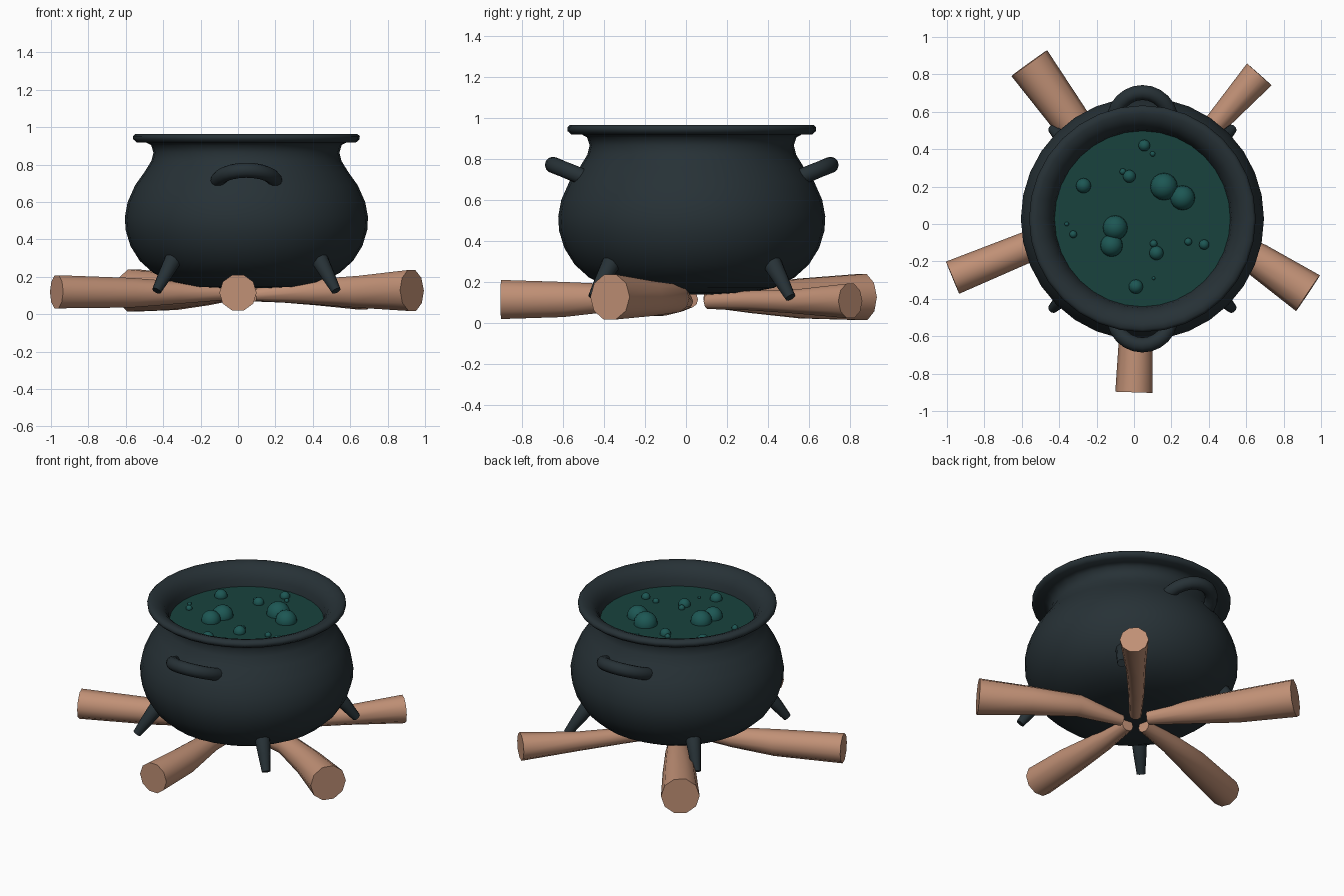
import bpy, bmesh, math
from mathutils import Vector

if "Cube" in bpy.data.objects:
    bpy.data.objects.remove(bpy.data.objects["Cube"])

CX, CY = 0.045, 0.028   # pot axis


def material(name, rgb):
    m = bpy.data.materials.new(name)
    m.diffuse_color = (*rgb, 1)
    m.use_nodes = True
    m.node_tree.nodes["Principled BSDF"].inputs["Base Color"].default_value = m.diffuse_color
    return m


IRON = material("iron", (0.02, 0.031, 0.037))
BREW = material("brew", (0.009, 0.055, 0.048))
BUBBLE = material("bubble", (0.012, 0.095, 0.088))
WOOD = material("wood", (0.53, 0.28, 0.18))


def finish(name, bm, mat, angle=40):
    bmesh.ops.recalc_face_normals(bm, faces=bm.faces)
    me = bpy.data.meshes.new(name)
    bm.to_mesh(me)
    bm.free()
    ob = bpy.data.objects.new(name, me)
    bpy.context.collection.objects.link(ob)
    me.materials.append(mat)
    bpy.ops.object.select_all(action='DESELECT')
    ob.select_set(True)
    bpy.context.view_layer.objects.active = ob
    bpy.ops.object.shade_smooth_by_angle(angle=math.radians(angle))
    return ob


def bridge(bm, rings):
    for a, b in zip(rings, rings[1:]):
        n = len(a)
        for i in range(n):
            bm.faces.new((a[i], a[(i + 1) % n], b[(i + 1) % n], b[i]))


def tube(name, path, radii, sides, mat):
    """Capped tube along a path with one radius per point."""
    bm = bmesh.new()
    pts = [Vector(p) for p in path]
    rings = []
    for i, (p, r) in enumerate(zip(pts, radii)):
        t = (pts[min(i + 1, len(pts) - 1)] - pts[max(i - 1, 0)]).normalized()
        u = t.cross(Vector((0, 0, 1))).normalized()
        v = u.cross(t)
        rings.append([bm.verts.new(p + r * (math.cos(a) * u + math.sin(a) * v))
                      for a in (2 * math.pi * k / sides for k in range(sides))])
    bridge(bm, rings)
    bm.faces.new(rings[0])
    bm.faces.new(rings[-1])
    return finish(name, bm, mat)


def lathe(name, profile, sides, mat):
    bm = bmesh.new()
    rings = [[bm.verts.new((CX + r * math.cos(a), CY + r * math.sin(a), z))
              for a in (2 * math.pi * k / sides for k in range(sides))]
             for r, z in profile]
    bridge(bm, rings)
    bm.faces.new(rings[0])
    return finish(name, bm, mat, 60)


# Pot body: outside from the base up, over the lip and down to the brew
lathe("pot", [(0.12, 0.14), (0.27, 0.147), (0.4, 0.172), (0.5, 0.222), (0.57, 0.285),
              (0.62, 0.365), (0.646, 0.45), (0.65, 0.52), (0.635, 0.6), (0.595, 0.69),
              (0.545, 0.76), (0.508, 0.82), (0.497, 0.865), (0.51, 0.905), (0.535, 0.918),
              (0.585, 0.918), (0.605, 0.935), (0.606, 0.952), (0.592, 0.965),
              (0.565, 0.965), (0.53, 0.952), (0.5, 0.925), (0.478, 0.885), (0.468, 0.83)],
      32, IRON)

# Brew surface
bm = bmesh.new()
bmesh.ops.create_circle(bm, cap_ends=True, segments=32, radius=0.472)
bmesh.ops.translate(bm, verts=bm.verts, vec=(CX, CY, 0.84))
finish("brew_surface", bm, BREW)

# Bubbles: x, y, radius
for i, (x, y, r) in enumerate([
        (0.16, 0.2, 0.073), (0.26, 0.14, 0.066), (-0.1, -0.02, 0.066), (-0.12, -0.115, 0.06),
        (-0.27, 0.205, 0.04), (0.055, 0.42, 0.031), (-0.025, 0.255, 0.034), (-0.06, 0.28, 0.017),
        (0.1, 0.375, 0.014), (-0.36, 0, 0.012), (-0.325, -0.055, 0.02), (0.105, -0.105, 0.02),
        (0.12, -0.155, 0.038), (0.29, -0.095, 0.02), (0.375, -0.11, 0.027),
        (0.105, -0.29, 0.009), (0.01, -0.335, 0.038)]):
    bm = bmesh.new()
    bmesh.ops.create_uvsphere(bm, u_segments=16, v_segments=10, radius=r)
    bmesh.ops.translate(bm, verts=bm.verts, vec=(x, y, 0.845))
    finish(f"bubble_{i + 1}", bm, BUBBLE)

# Arched handles, front and back
for name, s in (("front_handle", -1), ("back_handle", 1)):
    path, radii = [], []
    for k in range(13):
        a = math.pi * k / 12
        h = math.sin(a)
        path.append((CX - 0.155 * math.cos(a), CY + s * (0.515 + 0.16 * h), 0.705 + 0.065 * h))
        radii.append(0.04)
    tube(name, path, radii, 12, IRON)

# Four splayed legs
for name, sx, sy in (("front_left_leg", -1, -1), ("front_right_leg", 1, -1),
                     ("back_left_leg", -1, 1), ("back_right_leg", 1, 1)):
    tube(name, [(CX + sx * d, CY + sy * d, z) for d, z in
                ((0.37, 0.325), (0.395, 0.285), (0.435, 0.21), (0.48, 0.125))],
         (0.035, 0.047, 0.038, 0.026), 10, IRON)

# Firewood, each log thin at the middle of the fire and thick outside
LOGS = {
    "front_log": ([(0.025, -0.03, 0.115), (0.0, -0.3, 0.125), (0.01, -0.6, 0.115),
                   (0.0, -0.9, 0.115)], (0.04, 0.065, 0.09, 0.1)),
    "right_log": ([(0.1, 0.0, 0.105), (0.4, -0.05, 0.12), (0.66, -0.19, 0.12),
                   (0.93, -0.37, 0.127)], (0.035, 0.07, 0.09, 0.115)),
    "left_log": ([(-0.06, 0.02, 0.115), (-0.32, -0.04, 0.115), (-0.575, -0.125, 0.115),
                  (-0.97, -0.287, 0.12)], (0.04, 0.062, 0.083, 0.093)),
    "back_right_log": ([(0.08, 0.11, 0.105), (0.25, 0.32, 0.11), (0.43, 0.53, 0.105),
                        (0.67, 0.8, 0.108)], (0.038, 0.05, 0.06, 0.088)),
    "back_left_log": ([(-0.02, 0.11, 0.12), (-0.17, 0.33, 0.12), (-0.35, 0.57, 0.12),
                       (-0.56, 0.86, 0.127)], (0.045, 0.075, 0.102, 0.118)),
}
for name, (path, radii) in LOGS.items():
    tube(name, path, radii, 10, WOOD)
